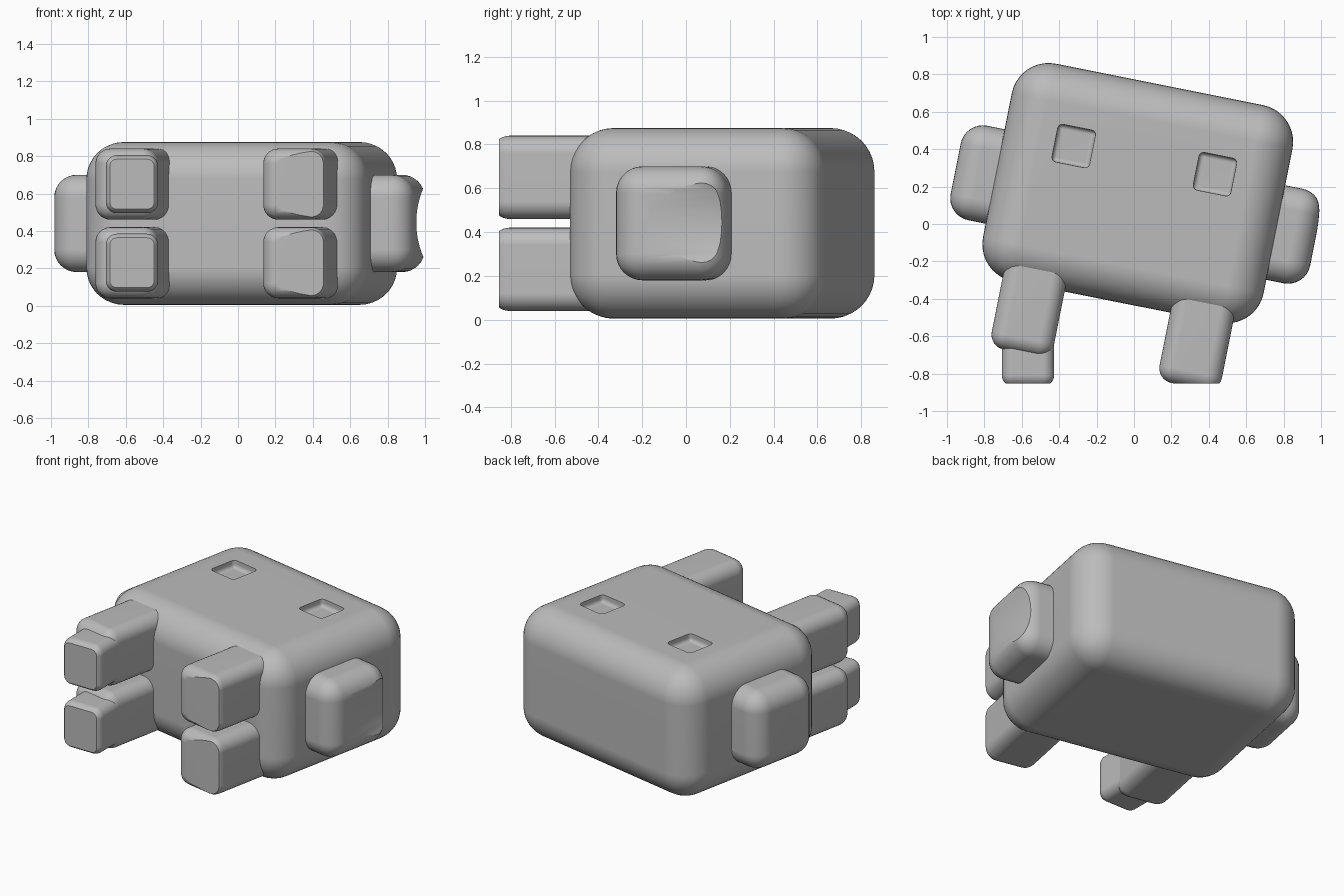
import bpy, bmesh, math
from mathutils import Matrix, Vector

if "Cube" in bpy.data.objects:
    bpy.data.objects.remove(bpy.data.objects["Cube"], do_unlink=True)

grey = bpy.data.materials.new("plain grey")
grey.use_nodes = True
grey.diffuse_color = (0.5, 0.5, 0.5, 1)
grey.node_tree.nodes["Principled BSDF"].inputs["Base Color"].default_value = (0.5, 0.5, 0.5, 1)

# The body and limbs share a frame turned slightly about z
TURN = Matrix.Translation((0.02, 0.165, 0)) @ Matrix.Rotation(math.radians(-11.3), 4, "Z")
FRONT_Y = -0.853


def add_object(name, bm):
    mesh = bpy.data.meshes.new(name)
    bm.to_mesh(mesh)
    bm.free()
    mesh.materials.append(grey)
    obj = bpy.data.objects.new(name, mesh)
    bpy.context.collection.objects.link(obj)
    return obj


def rounded_box(name, center, size, radius, frame=TURN, trim=False, segments=8):
    bm = bmesh.new()
    bmesh.ops.create_cube(bm, size=1)
    bmesh.ops.scale(bm, vec=size, verts=bm.verts)
    bmesh.ops.bevel(bm, geom=bm.edges[:], offset=radius, offset_type="OFFSET",
                    segments=segments, profile=0.5, affect="EDGES", clamp_overlap=True)
    bmesh.ops.transform(bm, matrix=frame @ Matrix.Translation(center), verts=bm.verts)
    if trim:  # flat sole where the limb meets the front plane
        cut = bmesh.ops.bisect_plane(bm, geom=bm.verts[:] + bm.edges[:] + bm.faces[:],
                                     plane_co=(0, FRONT_Y, 0), plane_no=(0, -1, 0), clear_outer=True)
        rim = [e for e in cut["geom_cut"] if isinstance(e, bmesh.types.BMEdge)]
        if rim:
            bmesh.ops.holes_fill(bm, edges=rim)
        bmesh.ops.recalc_face_normals(bm, faces=bm.faces)
    return add_object(name, bm)


def select_only(obj):
    bpy.ops.object.select_all(action="DESELECT")
    obj.select_set(True)
    bpy.context.view_layer.objects.active = obj


def carve(obj, cutter):
    cutter.hide_render = True
    mod = obj.modifiers.new("carve", "BOOLEAN")
    mod.operation = "DIFFERENCE"
    mod.solver = "EXACT"
    mod.object = cutter
    select_only(obj)
    bpy.ops.object.modifier_apply(modifier=mod.name)
    bpy.data.objects.remove(cutter, do_unlink=True)


def finish(obj):
    select_only(obj)
    bpy.ops.object.shade_smooth_by_angle(angle=math.radians(30))
    mod = obj.modifiers.new("even shading", "WEIGHTED_NORMAL")
    mod.keep_sharp = True


parts = []

# Body with two square eye sockets in its upper face
body = rounded_box("body", (0, 0, 0.44), (1.53, 1.185, 0.87), 0.2, segments=10)
for u in (-0.385, 0.385):
    carve(body, rounded_box("eye_cutter", (u, 0.18, 0.925), (0.205, 0.205, 0.2), 0.025, segments=4))
parts.append(body)

# Arms
arms = {side: rounded_box(side + "_arm", (sign * 0.72, -0.062, 0.44), (0.52, 0.515, 0.52), 0.12)
        for side, sign in (("right", -1), ("left", 1))}

# Hollow scooped from the end of the left arm
bm = bmesh.new()
bmesh.ops.create_cone(bm, cap_ends=True, segments=96, radius1=0.467, radius2=0.467, depth=2)
scoop = Matrix.Translation((1.42, 0, 0.445)) @ Matrix.Rotation(math.pi / 2, 4, "X")
bmesh.ops.transform(bm, matrix=scoop, verts=bm.verts)
carve(arms["left"], add_object("scoop_cutter", bm))
parts += arms.values()

# Legs in two levels, and straight feet on the right pair
for level, z in (("lower", 0.23), ("upper", 0.65)):
    for side, u in (("right", -0.45), ("left", 0.465)):
        parts.append(rounded_box(f"{level}_{side}_leg", (u, -0.68, z),
                                 (0.34, 0.56, 0.38), 0.08, trim=True))
    parts.append(rounded_box(f"{level}_right_foot", (-0.567, -0.72, z),
                             (0.28, 0.295, 0.31), 0.06, Matrix.Identity(4), True))

for part in parts:
    finish(part)
